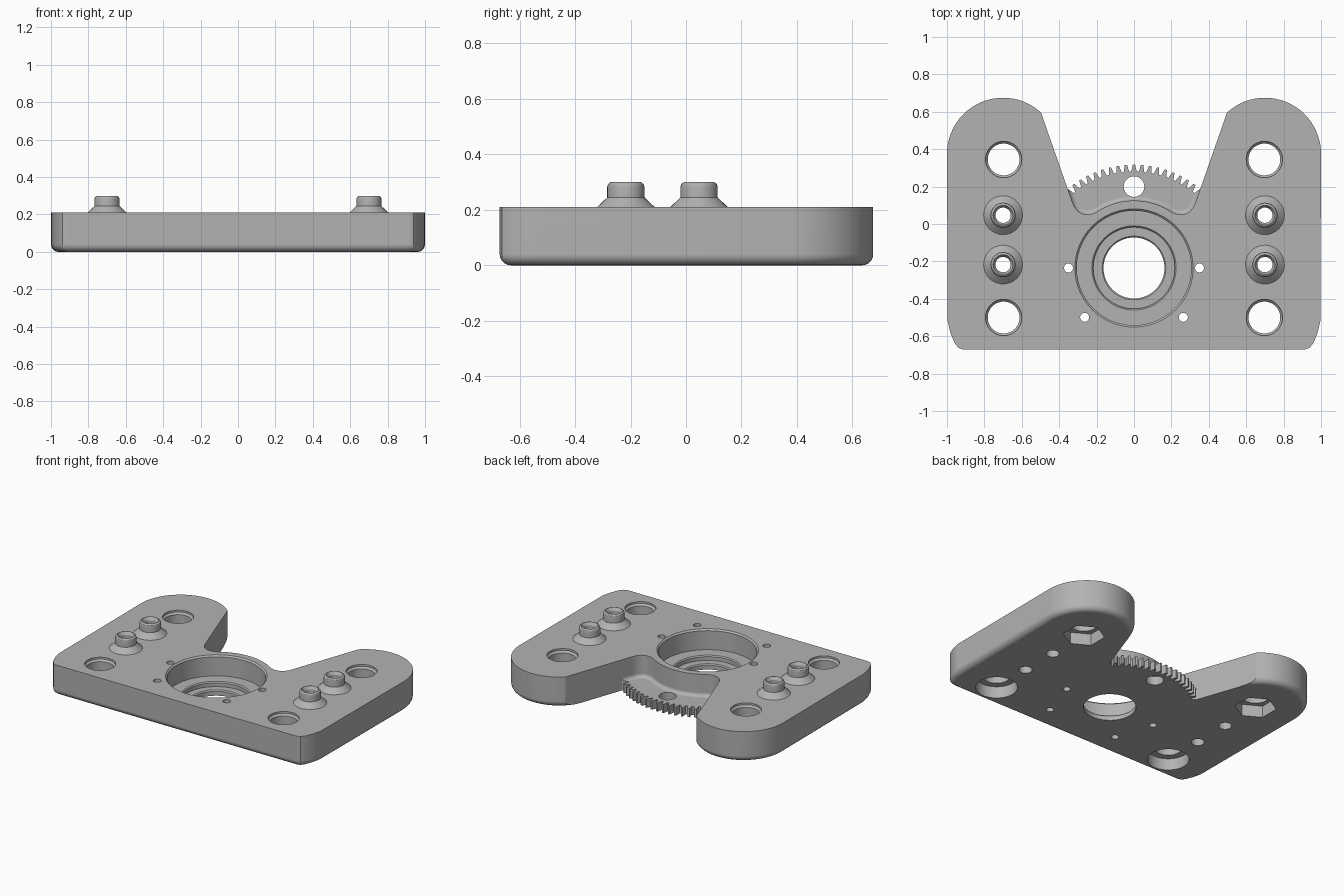
import bpy, bmesh
from math import sin, cos, pi, radians

if "Cube" in bpy.data.objects:
    bpy.data.objects.remove(bpy.data.objects["Cube"])

TOP, FLANGE, BORE_Y = 0.21, 0.06, -0.235

grey = bpy.data.materials.new("machined_grey")
grey.use_nodes = True
grey.diffuse_color = (0.45, 0.45, 0.45, 1)
grey.node_tree.nodes["Principled BSDF"].inputs["Base Color"].default_value = grey.diffuse_color


def finish_mesh(name, bm):
    bmesh.ops.recalc_face_normals(bm, faces=bm.faces)
    mesh = bpy.data.meshes.new(name)
    bm.to_mesh(mesh)
    bm.free()
    mesh.materials.append(grey)
    obj = bpy.data.objects.new(name, mesh)
    bpy.context.collection.objects.link(obj)
    return obj


def prism(name, outline, z0, z1, round_bottom=0):
    """Extrude an outline, optionally rounding its bottom rim."""
    bm = bmesh.new()
    base = bm.faces.new([bm.verts.new((x, y, z0)) for x, y in outline])
    rim = list(base.edges)
    ext = bmesh.ops.extrude_face_region(bm, geom=[base], use_keep_orig=True)
    for v in ext["geom"]:
        if isinstance(v, bmesh.types.BMVert):
            v.co.z = z1
    if round_bottom:
        bmesh.ops.recalc_face_normals(bm, faces=bm.faces)
        bmesh.ops.bevel(bm, geom=rim, offset=round_bottom, segments=5,
                        profile=0.5, affect='EDGES')
    return finish_mesh(name, bm)


def lathe(name, profile, x, y, sides=48, turn=0.0, closed_ring=False):
    """Turn an (r, z) profile about a vertical axis at x, y."""
    bm = bmesh.new()
    rings = [[bm.verts.new((x + r * cos(turn + 2 * pi * i / sides),
                            y + r * sin(turn + 2 * pi * i / sides), z))
              for i in range(sides)] for r, z in profile]
    pairs = list(zip(rings, rings[1:]))
    if closed_ring:
        pairs.append((rings[-1], rings[0]))
    else:
        bm.faces.new(rings[0])
        bm.faces.new(rings[-1])
    for a, b in pairs:
        for i in range(sides):
            j = (i + 1) % sides
            bm.faces.new((a[i], a[j], b[j], b[i]))
    return finish_mesh(name, bm)


def cut(target, cutter):
    mod = target.modifiers.new("cut", 'BOOLEAN')
    mod.operation, mod.solver, mod.object = 'DIFFERENCE', 'EXACT', cutter
    bpy.context.view_layer.update()
    baked = bpy.data.meshes.new_from_object(
        target.evaluated_get(bpy.context.evaluated_depsgraph_get()))
    target.modifiers.clear()
    target.data = baked
    bpy.data.objects.remove(cutter)


def mirrored(half):
    """Complete a left-to-right outline from its -x half."""
    return half + [(-x, y) for x, y in reversed(half)]


def arc(cx, cy, r, start, end, steps):
    angles = [radians(start + (end - start) * i / steps) for i in range(steps + 1)]
    return [(cx + r * cos(a), cy + r * sin(a)) for a in angles]


# Plate with two rounded lobes and a rounded underside rim
corner = [(-0.91, -0.672), (-0.938, -0.663), (-0.96, -0.635), (-0.982, -0.58), (-0.996, -0.52)]
plate = prism("mounting_plate", mirrored(corner + arc(-0.7, 0.375, 0.3, 180, 30, 30)),
              0, TOP, 0.04)

# Notch between the lobes, curving around the bore wall
notch = [(-0.5686, 0.8), (-0.33, 0.118), (-0.318, 0.09), (-0.298, 0.066),
         (-0.275, 0.054), (-0.25, 0.05), (-0.225, 0.054)]
notch = mirrored(notch + arc(0, BORE_Y, 0.36, 124, 91, 14))

# Toothed flange left standing at the bottom of the notch
teeth, count = [], 80
for i in range(count):
    mid = pi / 2 + 2 * pi * i / count
    for offset, r in ((-0.36, 0.515), (-0.14, 0.552), (0.14, 0.552), (0.36, 0.515)):
        a = mid + offset * 2 * pi / count
        teeth.append((r * cos(a), BORE_Y + r * sin(a)))
gear = prism("gear_blank", teeth, -0.5, 0.5)
notch_outside_gear = prism("notch_lower", notch, -0.1, 0.3)
cut(notch_outside_gear, gear)
cut(plate, prism("notch_upper", notch, FLANGE, 0.4, 0.025))
cut(plate, notch_outside_gear)

# Stepped central bore
cut(plate, lathe("bore", [(0.163, -0.1), (0.163, 0.03), (0.17, 0.037), (0.218, 0.037),
                          (0.218, 0.063), (0.225, 0.07), (0.306, 0.07), (0.306, 0.2),
                          (0.316, TOP), (0.316, 0.3)], 0, BORE_Y, 96))

# Round hole in the flange
cut(plate, lathe("flange_hole", [(0.055, -0.1), (0.055, 0.3)], 0, 0.2))

for side in (-1, 1):
    # Small fixing holes around the bore
    for x, y in ((0.35, BORE_Y), (0.264, -0.499)):
        cut(plate, lathe("fixing_hole", [(0.024, -0.1), (0.024, 0.3)], side * x, y, 24))

    # Chamfered lobe holes with a hexagonal or round pocket underneath
    for y, sides in ((0.345, 6), (-0.5, 48)):
        x = side * 0.697
        cut(plate, lathe("lobe_hole", [(0.085, -0.1), (0.085, 0.185), (0.097, 0.197),
                                       (0.097, 0.3)], x, y))
        cut(plate, lathe("pocket", [(0.13, -0.1), (0.13, 0.08)], x, y, sides, pi / 6))

    # Hollow studs with conical feet
    for y, place in ((0.047, "rear"), (-0.217, "front")):
        x = side * 0.7
        cut(plate, lathe("stud_hole", [(0.041, -0.1), (0.041, 0.3)], x, y, 32))
        lathe(f"{'left' if side > 0 else 'right'}_{place}_stud",
              [(0.041, 0.19), (0.104, 0.19), (0.104, TOP), (0.067, 0.245), (0.067, 0.283),
               (0.064, 0.293), (0.057, 0.299), (0.053, 0.3), (0.041, 0.28)],
              x, y, 32, closed_ring=True)

# Smooth curved walls, keeping machined edges crisp
for obj in bpy.context.collection.objects:
    if obj.type == 'MESH' and (obj == plate or obj.name.endswith("_stud")):
        bpy.ops.object.select_all(action='DESELECT')
        obj.select_set(True)
        bpy.context.view_layer.objects.active = obj
        bpy.ops.object.shade_smooth_by_angle(angle=radians(25))
        weighted = obj.modifiers.new("even_shading", 'WEIGHTED_NORMAL')
        weighted.keep_sharp = True
